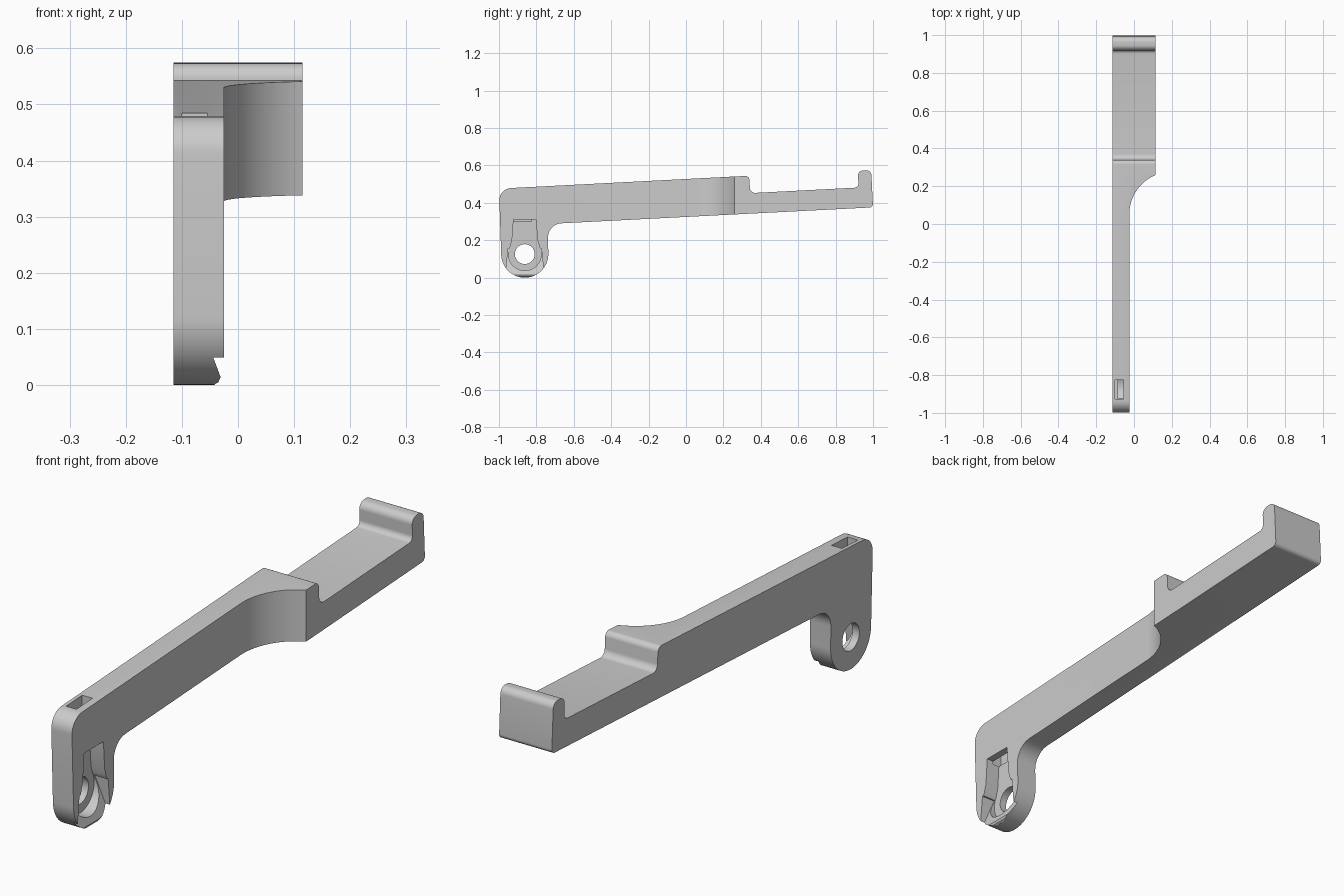
import bpy, bmesh, math
from mathutils import Vector

if "Cube" in bpy.data.objects:
    bpy.data.objects.remove(bpy.data.objects["Cube"])


def fillet(corners, steps=8):
    """Round each (a, b, radius) corner of a closed 2D outline."""
    out, n = [], len(corners)
    for i, (a, b, r) in enumerate(corners):
        p = Vector((a, b))
        if r == 0:
            out.append(tuple(p))
            continue
        u = (Vector(corners[i - 1][:2]) - p).normalized()
        v = (Vector(corners[(i + 1) % n][:2]) - p).normalized()
        half = u.angle(v) / 2
        c = p + (u + v).normalized() * (r / math.sin(half))
        t1 = p + u * (r / math.tan(half)) - c
        t2 = p + v * (r / math.tan(half)) - c
        sweep = math.pi - 2 * half
        for k in range(steps + 1):
            f = k / steps
            q = (t1 * math.sin((1 - f) * sweep) + t2 * math.sin(f * sweep)) / math.sin(sweep)
            out.append(tuple(c + q))
    return out


def arc(cx, cy, r, a0, a1, n):
    angles = [math.radians(a0 + (a1 - a0) * k / n) for k in range(n + 1)]
    return [(cx + r * math.cos(a), cy + r * math.sin(a)) for a in angles]


def loft(name, ring_a, ring_b):
    bm = bmesh.new()
    a = [bm.verts.new(p) for p in ring_a]
    b = [bm.verts.new(p) for p in ring_b]
    n = len(a)
    bm.faces.new(a)
    bm.faces.new(b)
    for i in range(n):
        j = (i + 1) % n
        bm.faces.new((a[i], a[j], b[j], b[i]))
    bmesh.ops.recalc_face_normals(bm, faces=bm.faces)
    me = bpy.data.meshes.new(name)
    bm.to_mesh(me)
    bm.free()
    ob = bpy.data.objects.new(name, me)
    bpy.context.collection.objects.link(ob)
    return ob


def prism_x(name, pts, x0, x1):
    return loft(name, [(x0, y, z) for y, z in pts], [(x1, y, z) for y, z in pts])


def prism_z(name, pts, z0, z1):
    return loft(name, [(x, y, z0) for x, y in pts], [(x, y, z1) for x, y in pts])


def cut(target, cutter):
    cutter.hide_render = True
    m = target.modifiers.new("cut", 'BOOLEAN')
    m.operation, m.solver, m.object = 'DIFFERENCE', 'EXACT', cutter
    bpy.context.view_layer.objects.active = target
    bpy.ops.object.modifier_apply(modifier=m.name)
    bpy.data.objects.remove(cutter)


PY, PZ = -0.862, 0.126          # pivot centre
BACK, SIDE = -0.115, -0.025     # faces of the thin arm
FLOOR = -0.085                  # depth of the pivot pocket

# Side outline: arm, stepped tray, end lip and round pivot foot
corners = [(-1.0, 0.476, 0.065), (0.338, 0.545, 0.022), (0.343, 0.452, 0.028),
           (0.923, 0.482, 0.022), (0.918, 0.572, 0.028), (0.990, 0.576, 0.028),
           (1.0, 0.376, 0.018), (-0.739, 0.287, 0.075)]
corners += [(y, z, 0) for y, z in arc(PY, PZ, 0.126, 0, -178.5, 40)]
lever = prism_x("lever_arm", fillet(corners), BACK, 0.115)

# Plan cut: narrow arm sweeping out to the wide tray
sweep = arc(0.2025, 0.05, 0.2275, 180, 112.6, 20)
cut(lever, prism_z("plan_cutter", [(0.3, -1.2), (SIDE, -1.2)] + sweep + [(0.3, sweep[-1][1])], -0.2, 0.8))

# Pivot pocket: tapered slot running into a round counterbore
pocket = [(PY + 0.075, 0.178), (PY + 0.068, 0.20), (PY + 0.06, 0.312),
          (PY - 0.06, 0.312), (PY - 0.068, 0.20), (PY - 0.075, 0.178)]
pocket += arc(PY, PZ, 0.088, 150, 390, 40)
cut(lever, prism_x("pocket_cutter", pocket, FLOOR, 0.05))

# Lead-in ramp from the foot up to the pocket floor, with a rounded entry
ramp = [(-0.045, -0.01), (-0.042, 0.001), (-0.035, 0.005), (-0.031, 0.014),
        (-0.046, 0.054), (FLOOR + 0.001, 0.156), (0.03, 0.156), (0.03, -0.01)]
half_width = lambda z: 0.092 + 0.1 * (PZ - z)
cut(lever, loft("ramp_cutter", [(x, PY - half_width(z), z) for x, z in ramp],
                [(x, PY + half_width(z), z) for x, z in ramp]))

# Pivot through hole
cut(lever, prism_x("hole_cutter", arc(PY, PZ, 0.053, 0, 352.5, 47), -0.2, 0.05))

# Small rectangular slot from the top into the pocket
slot = [(-0.1, -0.927), (-0.055, -0.927), (-0.055, -0.827), (-0.1, -0.827)]
cut(lever, prism_z("slot_cutter", slot, 0.30, 0.6))

bpy.ops.object.select_all(action='DESELECT')
lever.select_set(True)
bpy.context.view_layer.objects.active = lever
bpy.ops.object.shade_smooth_by_angle(angle=math.radians(25))
